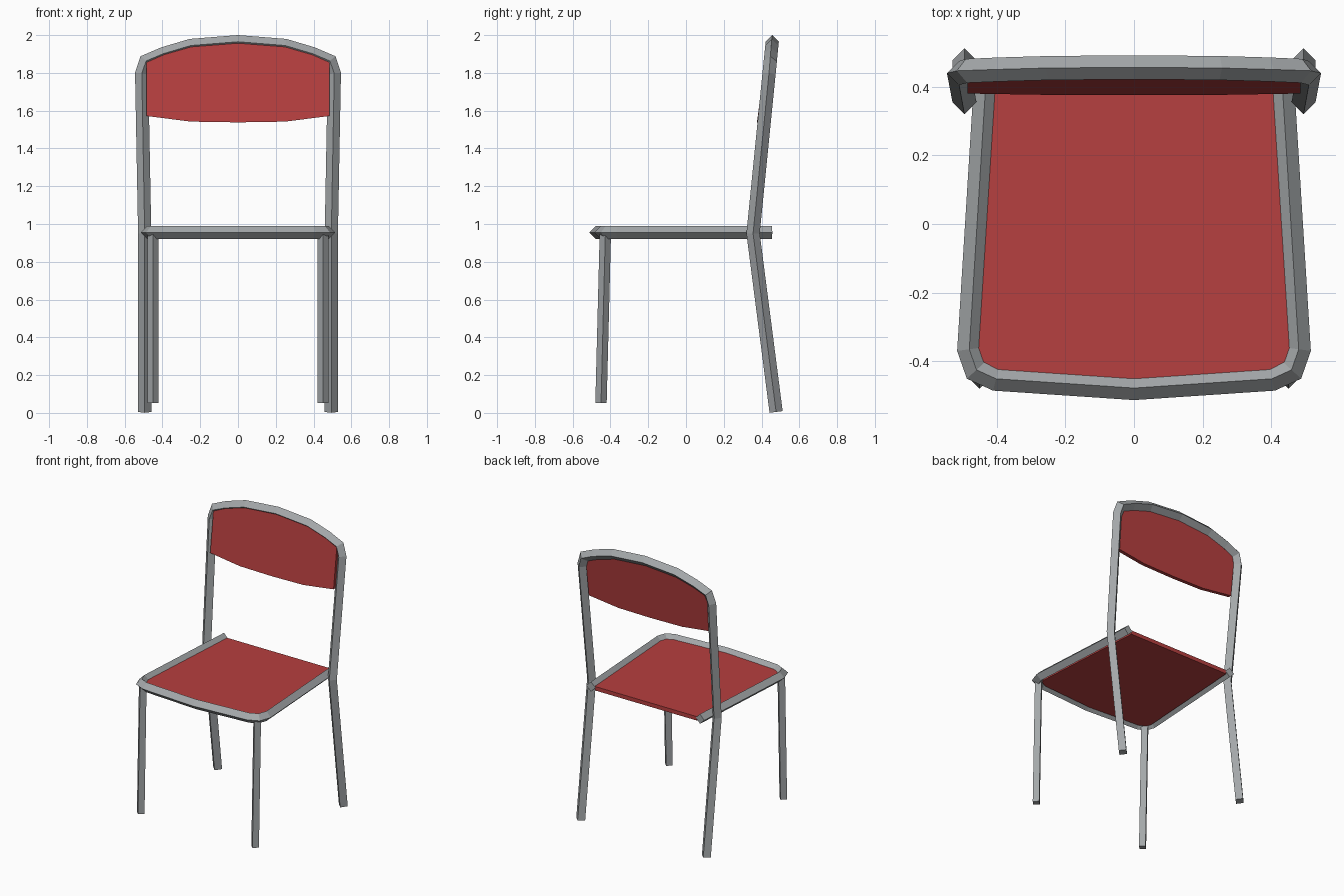
import bpy, bmesh
from mathutils import Vector

if "Cube" in bpy.data.objects:
    bpy.data.objects.remove(bpy.data.objects["Cube"])


def material(name, rgb):
    m = bpy.data.materials.new(name)
    m.diffuse_color = (*rgb, 1)
    m.use_nodes = True
    m.node_tree.nodes["Principled BSDF"].inputs["Base Color"].default_value = m.diffuse_color
    return m


METAL = material("grey metal", (0.37, 0.39, 0.40))
RED = material("red panel", (0.47, 0.05, 0.05))


def finish(name, bm, mat):
    bmesh.ops.recalc_face_normals(bm, faces=bm.faces)
    mesh = bpy.data.meshes.new(name)
    bm.to_mesh(mesh)
    bm.free()
    mesh.materials.append(mat)
    ob = bpy.data.objects.new(name, mesh)
    bpy.context.collection.objects.link(ob)
    return ob


def tube(name, path, half, ref):
    """Four-sided diamond tube with mitred bends."""
    pts = [Vector(p) for p in path]
    ref = Vector(ref)
    bm = bmesh.new()
    rings = []
    for i, p in enumerate(pts):
        a = (p - pts[i - 1]).normalized() if i else (pts[1] - p).normalized()
        b = (pts[i + 1] - p).normalized() if i < len(pts) - 1 else a
        t = (a + b).normalized()
        u = t.cross(ref).normalized()
        v = u.cross(t)
        bend = b - a
        stretch = 1 / t.dot(a) - 1
        ring = []
        for o in (u, v, -u, -v):
            o = o * half
            if bend.length > 1e-4:
                d = bend.normalized()
                o = o + d * o.dot(d) * stretch
            ring.append(bm.verts.new(p + o))
        rings.append(ring)
    for r, s in zip(rings, rings[1:]):
        for k in range(4):
            bm.faces.new((r[k], r[(k + 1) % 4], s[(k + 1) % 4], s[k]))
    bm.faces.new(rings[0])
    bm.faces.new(rings[-1])
    return finish(name, bm, METAL)


def slab(name, outline, thickness):
    """Flat panel from an outline, extruded along a vector."""
    bm = bmesh.new()
    f = bm.faces.new([bm.verts.new(p) for p in outline])
    ext = bmesh.ops.extrude_face_region(bm, geom=[f], use_keep_orig=True)
    verts = [g for g in ext["geom"] if isinstance(g, bmesh.types.BMVert)]
    bmesh.ops.translate(bm, verts=verts, vec=thickness)
    return finish(name, bm, RED)


def mirrored(half):
    """Complete a left-right symmetric path whose last point is on x = 0."""
    return half + [(-x, y, z) for x, y, z in reversed(half[:-1])]


def lean(z):
    return 0.355 + (z - 0.95) * 0.1


# rear legs and backrest hoop in one bent tube
hoop = [(0.51, 1.795), (0.488, 1.862), (0.395, 1.902), (0.25, 1.945), (0, 1.965)]
back = [(0.494, 0.477, 0.005), (0.494, 0.355, 0.95)]
back += [(x, lean(z), z) for x, z in hoop]
tube("back_frame", mirrored(back), 0.035, (0, 1, 0))

# U-shaped seat frame
Z = 0.955
rail = [(0.429, 0.455, Z), (0.48, -0.365, Z), (0.459, -0.425, Z),
        (0.402, -0.451, Z), (0, -0.478, Z)]
tube("seat_frame", mirrored(rail), 0.035, (0, 0, 1))

# front legs
for side, label in ((-1, "left"), (1, "right")):
    tube("front_leg_" + label,
         [(side * 0.45, -0.45, 0.052), (side * 0.45, -0.427, 0.95)], 0.03, (0, 1, 0))

# seat panel
seat = [(0.401, 0.452, 0.935), (0.453, -0.368, 0.935), (0.438, -0.402, 0.935),
        (0.397, -0.424, 0.935), (0, -0.451, 0.935)]
slab("seat", mirrored(seat), (0, 0, 0.028))


# backrest panel, curved top and bottom
def front(z):
    return lean(z) - 0.026 - 0.012 * (1.96 - z) / 0.42


top = mirrored([(0.485, 0, 1.855), (0.395, 0, 1.895), (0.25, 0, 1.94), (0, 0, 1.957)])
bottom = [(-0.485, 0, 1.572), (-0.25, 0, 1.542), (0, 0, 1.538),
          (0.25, 0, 1.542), (0.485, 0, 1.572)]
slab("backrest", [(x, front(z), z) for x, _, z in top + bottom], (0, 0.025, 0))
